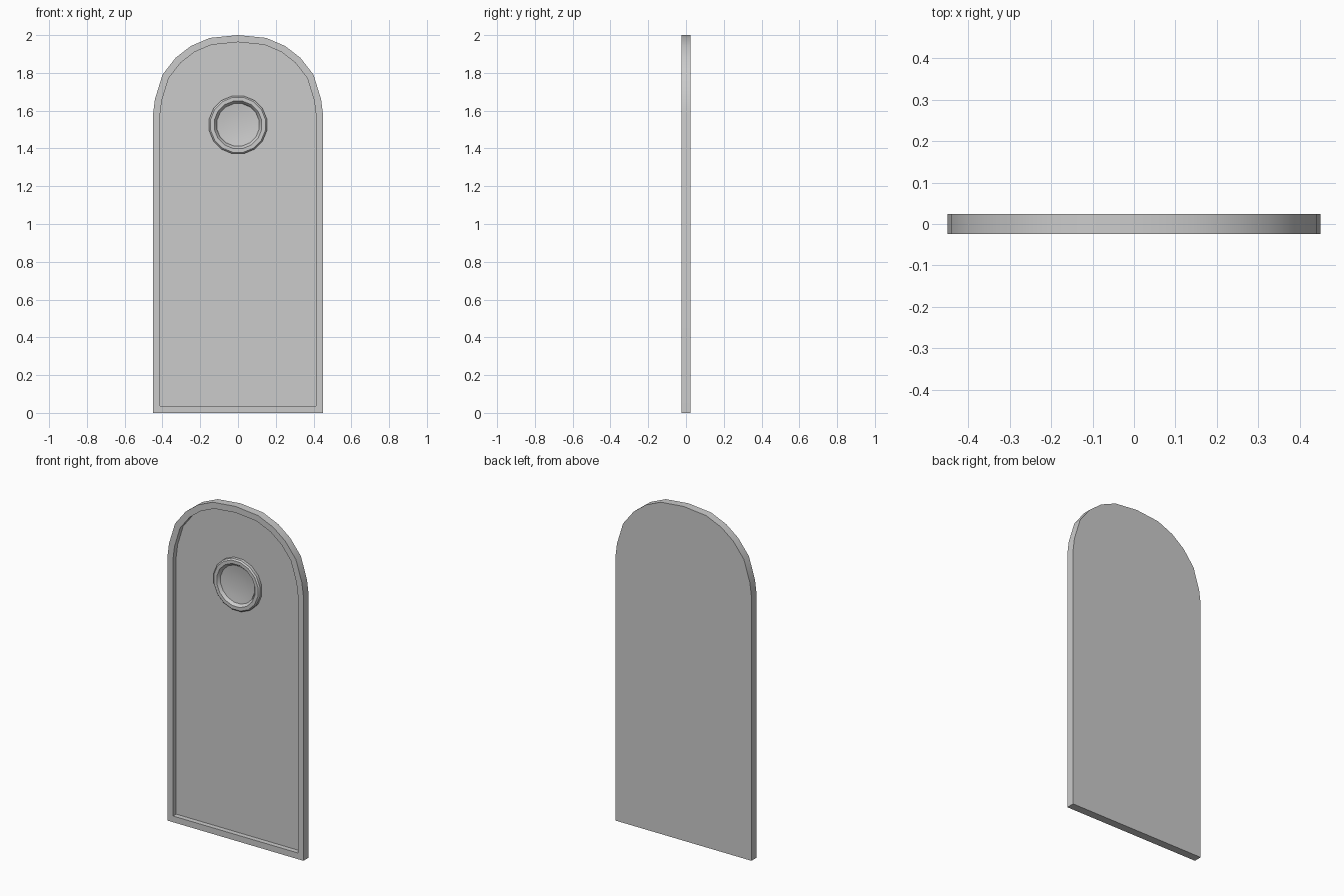
import bpy, bmesh
from math import sin, cos, pi, radians

if "Cube" in bpy.data.objects:
    bpy.data.objects.remove(bpy.data.objects["Cube"])


def finish(name, bm, angle):
    bmesh.ops.recalc_face_normals(bm, faces=bm.faces)
    mesh = bpy.data.meshes.new(name)
    bm.to_mesh(mesh)
    bm.free()
    ob = bpy.data.objects.new(name, mesh)
    bpy.context.collection.objects.link(ob)
    bpy.ops.object.select_all(action='DESELECT')
    ob.select_set(True)
    bpy.context.view_layer.objects.active = ob
    bpy.ops.object.shade_smooth_by_angle(angle=radians(angle))
    return ob


# Arched door slab: half outline mirrored, given thickness
FRONT, BACK, DEPTH, RIM = -0.024, 0.024, 0.03, 0.037
half = [(0.45, 0), (0.45, 1.58), (0.44, 1.66), (0.40, 1.79),
        (0.33, 1.88), (0.25, 1.942), (0.15, 1.985)]
outline = half + [(0, 2.0)] + [(-x, z) for x, z in reversed(half)]

bm = bmesh.new()
front = [bm.verts.new((x, FRONT, z)) for x, z in outline]
back = [bm.verts.new((x, BACK, z)) for x, z in outline]
front_face = bm.faces.new(front)
bm.faces.new(back[::-1])
n = len(outline)
for i in range(n):
    j = (i + 1) % n
    bm.faces.new((front[i], back[i], back[j], front[j]))
bmesh.ops.recalc_face_normals(bm, faces=bm.faces)

# Raised rim around the recessed front panel
bmesh.ops.inset_region(bm, faces=[front_face], thickness=RIM, use_even_offset=True)
panel = bmesh.ops.extrude_discrete_faces(bm, faces=[front_face])['faces'][0]
bmesh.ops.translate(bm, verts=panel.verts, vec=(0, DEPTH, 0))
finish("door_panel", bm, 30)


def lathe(name, profile, z, sides=16, angle=30):
    """Revolve (radius, y) points about the y axis at height z."""
    bm = bmesh.new()
    rings = []
    for r, y in profile:
        if r == 0:
            rings.append([bm.verts.new((0, y, z))] * sides)
        else:
            rings.append([bm.verts.new((r * cos((k + 0.5) * 2 * pi / sides), y,
                                        z + r * sin((k + 0.5) * 2 * pi / sides)))
                          for k in range(sides)])
    for a, b in zip(rings, rings[1:]):
        for k in range(sides):
            m = (k + 1) % sides
            bm.faces.new(list(dict.fromkeys((a[k], a[m], b[m], b[k]))))
    return finish(name, bm, angle)


# Round window frame and shallow dished pane
WINDOW_Z = 1.525
lathe("window_frame", [(0.156, 0.008), (0.156, -0.012), (0.148, -0.020),
                       (0.128, -0.020), (0.122, -0.013), (0.112, 0.004),
                       (0.112, 0.008)], WINDOW_Z)
lathe("window_pane", [(0.114, -0.004), (0.08, 0.001), (0.04, 0.004), (0, 0.005)],
      WINDOW_Z, angle=60)
